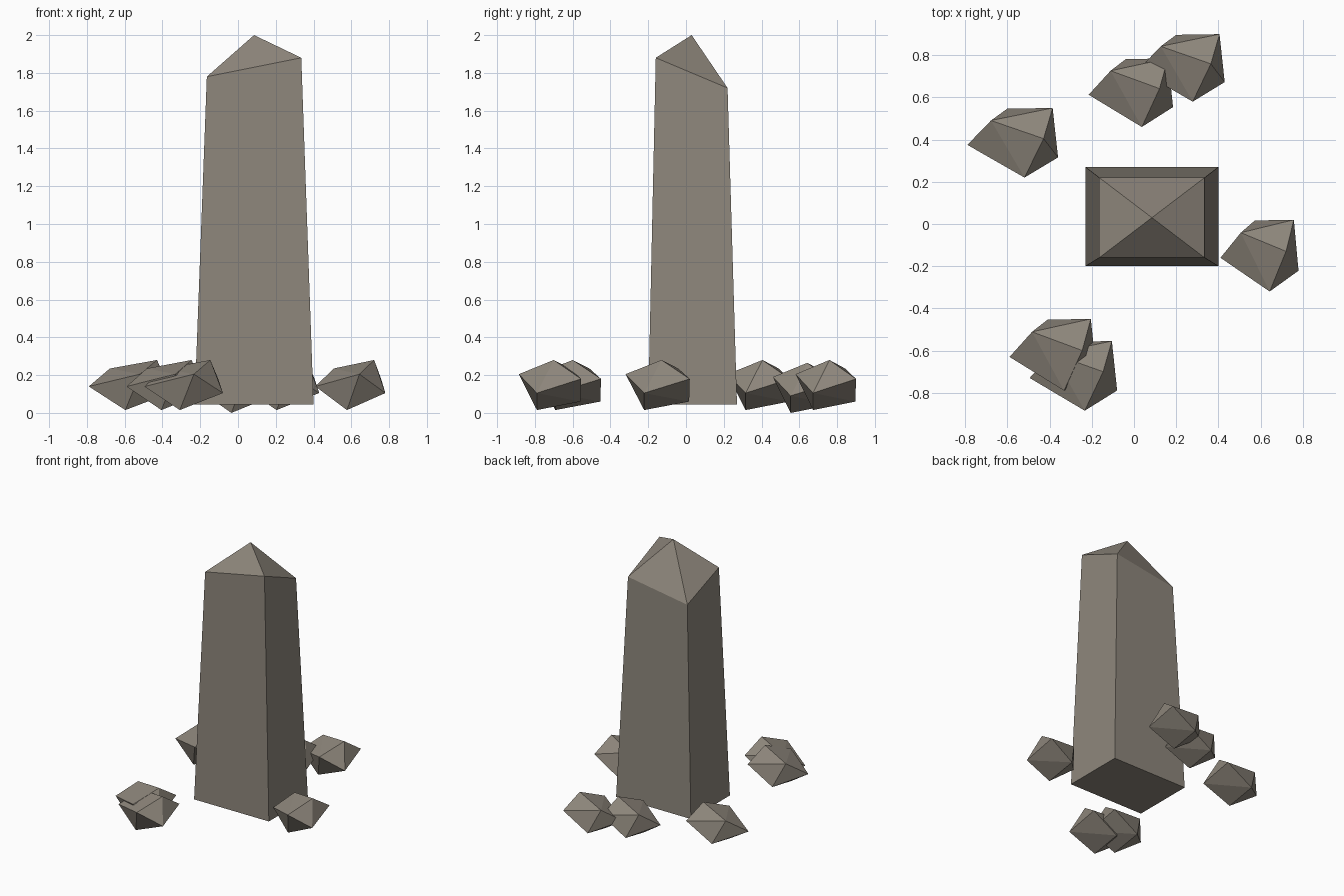
import bpy
import bmesh

cube = bpy.data.objects.get("Cube")
if cube:
    bpy.data.objects.remove(cube)

stone = bpy.data.materials.new("warm grey stone")
stone.use_nodes = True
colour = (0.27, 0.24, 0.20, 1)
stone.diffuse_color = colour
stone.node_tree.nodes["Principled BSDF"].inputs["Base Color"].default_value = colour


def add_hull(name, points):
    """Flat-shaded convex solid around the given corner points."""
    bm = bmesh.new()
    for p in points:
        bm.verts.new(p)
    bmesh.ops.convex_hull(bm, input=bm.verts[:])
    bmesh.ops.dissolve_limit(bm, angle_limit=0.02, verts=bm.verts[:], edges=bm.edges[:])
    bmesh.ops.recalc_face_normals(bm, faces=bm.faces[:])
    mesh = bpy.data.meshes.new(name)
    bm.to_mesh(mesh)
    bm.free()
    mesh.materials.append(stone)
    obj = bpy.data.objects.new(name, mesh)
    bpy.context.collection.objects.link(obj)
    return obj


# Tapered pillar with a slanted top and an off-level pyramid cap
base = [(x, y, 0.045) for x in (-0.23, 0.40) for y in (-0.20, 0.27)]
left, right, front, back = -0.165, 0.335, -0.16, 0.22
shoulder = [(left, front, 1.78), (right, front, 1.88),
            (right, back, 1.72), (left, back, 1.64)]
bm = bmesh.new()
b = [bm.verts.new(base[i]) for i in (0, 2, 3, 1)]
s = [bm.verts.new(p) for p in shoulder]
apex = bm.verts.new((0.085, 0.03, 2.0))
bm.faces.new(b[::-1])
for i in range(4):
    j = (i + 1) % 4
    bm.faces.new((b[i], b[j], s[j], s[i]))
    bm.faces.new((s[i], s[j], apex))
bmesh.ops.recalc_face_normals(bm, faces=bm.faces[:])
mesh = bpy.data.meshes.new("pillar")
bm.to_mesh(mesh)
bm.free()
mesh.materials.append(stone)
bpy.context.collection.objects.link(bpy.data.objects.new("pillar", mesh))

# One faceted rock, with x and y as fractions of its footprint
rock = [(0.84, 0.56, 0.28), (0.26, 0.82, 0.235), (0.63, 0, 0.205), (1, 0.29, 0.105),
        (0.94, 1, 0.18), (0, 0.47, 0.14), (0.44, 0.99, 0.06), (0.45, 0.29, 0.015)]

# Scattered rocks: corner x, corner y, width, depth, height offset
places = {
    "rock_left": (0.41, -0.32, 0.37, 0.34, 0),
    "rock_right": (-0.79, 0.22, 0.43, 0.33, 0),
    "rock_back_inner": (-0.215, 0.46, 0.40, 0.325, -0.015),
    "rock_back_outer": (0.02, 0.58, 0.41, 0.32, 0),
    "rock_front_inner": (-0.59, -0.79, 0.41, 0.34, 0),
    "rock_front_outer": (-0.495, -0.885, 0.415, 0.33, 0),
}
for name, (x, y, w, d, lift) in places.items():
    add_hull(name, [(x + u * w, y + v * d, z + lift) for u, v, z in rock])
